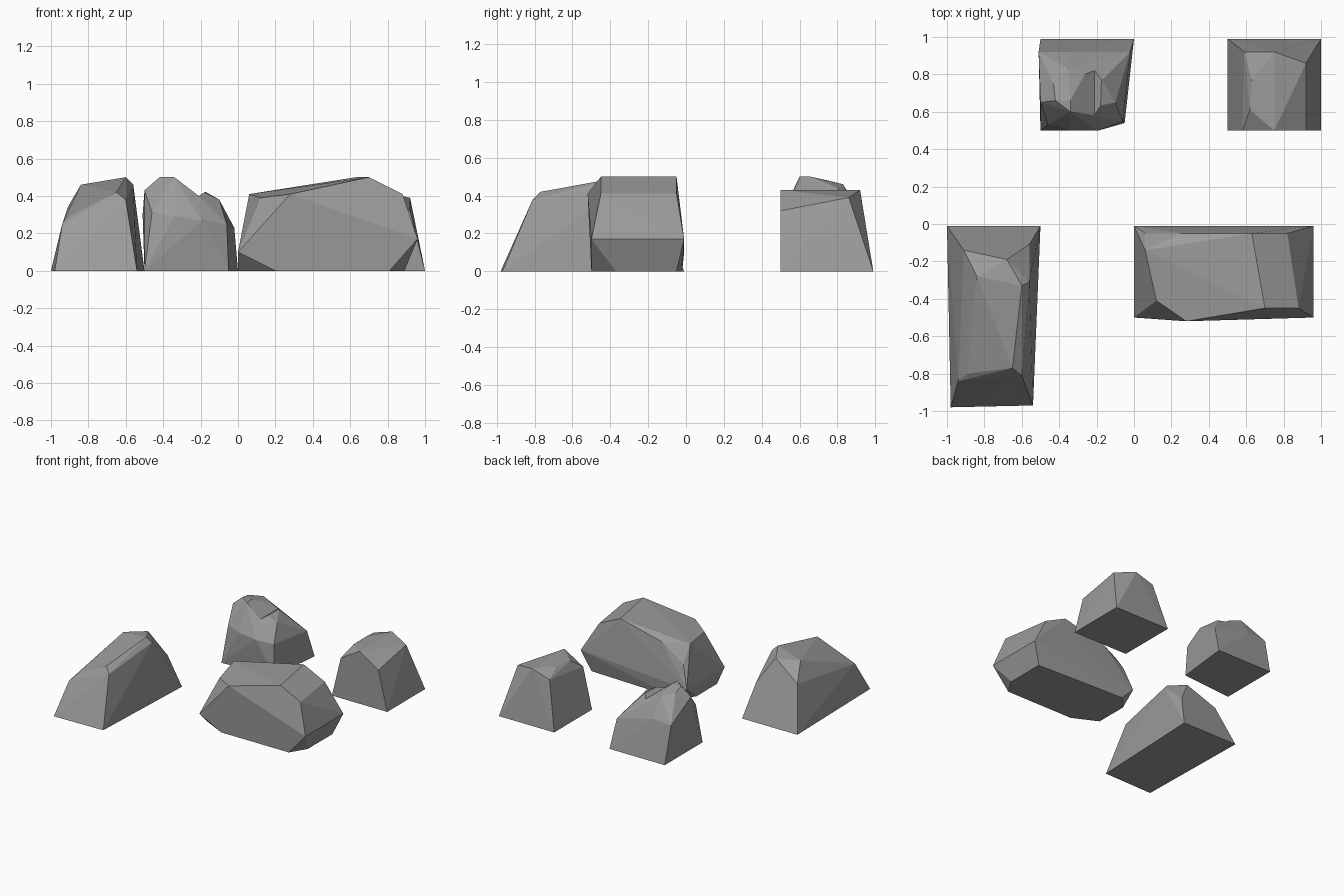
import bpy
import bmesh
from math import radians

default_cube = bpy.data.objects.get("Cube")
if default_cube:
    bpy.data.objects.remove(default_cube, do_unlink=True)

# Stone colour shared by every rock
stone = bpy.data.materials.new("stone_grey")
stone.use_nodes = True
grey = (0.33, 0.33, 0.33, 1.0)
stone.diffuse_color = grey
shader = stone.node_tree.nodes["Principled BSDF"]
shader.inputs["Base Color"].default_value = grey
shader.inputs["Roughness"].default_value = 0.9


def make_rock(name, footprint, corners):
    """Chisel a faceted rock: the hull of a ground outline and raised corners."""
    bm = bmesh.new()
    for x, y in footprint:
        bm.verts.new((x, y, 0))
    for corner in corners:
        bm.verts.new(corner)
    hull = bmesh.ops.convex_hull(bm, input=bm.verts[:])
    loose = list({v for v in hull["geom_interior"] + hull["geom_unused"]
                  if isinstance(v, bmesh.types.BMVert)})
    if loose:
        bmesh.ops.delete(bm, geom=loose, context="VERTS")
    bmesh.ops.dissolve_limit(bm, angle_limit=radians(3),
                             verts=bm.verts[:], edges=bm.edges[:])
    bmesh.ops.recalc_face_normals(bm, faces=bm.faces[:])
    mesh = bpy.data.meshes.new(name)
    bm.to_mesh(mesh)
    bm.free()
    mesh.materials.append(stone)
    rock = bpy.data.objects.new(name, mesh)
    bpy.context.collection.objects.link(rock)
    return rock


# Long sloping rock at the front
make_rock(
    "sloping_rock",
    [(-1, -.01), (-.5, -.01), (-.54, -.97), (-.98, -.98)],
    [(-.91, -.14, .34), (-.84, -.28, .46), (-.66, -.15, .38),
     (-.56, -.11, .28), (-.68, -.19, .475), (-.60, -.33, .50),
     (-.56, -.31, .46), (-.65, -.77, .42), (-.60, -.81, .38),
     (-.89, -.80, .30), (-.94, -.84, .25)])

# Wide boulder with undercut ends
make_rock(
    "wide_boulder",
    [(0, -.40), (0, -.13), (.10, -.02), (.20, -.50),
     (.81, -.50), (.89, -.37), (.89, -.05)],
    [(0, -.50, .10), (0, -.01, .10), (.96, -.50, .17), (.96, -.01, .17),
     (.11, -.48, .27), (.12, -.41, .39), (.28, -.52, .41),
     (.06, -.14, .41), (.06, -.05, .28), (.25, -.05, .41),
     (.63, -.05, .50), (.70, -.45, .50), (.88, -.45, .41),
     (.82, -.05, .41)])

# Ridged rock at the back
make_rock(
    "ridged_rock",
    [(.5, .5), (1, .5), (1, .99), (.5, .99)],
    [(.92, .50, .32), (.92, .86, .39), (.75, .92, .43), (.75, .50, .43),
     (.59, .92, .38), (.63, .77, .42), (.62, .61, .41), (.58, .50, .33)])

# Notched rock at the back
notched_rock = make_rock(
    "notched_rock",
    [(-.5, .5), (-.05, .54), (0, .99), (-.5, .99)],
    [(-.46, .53, .31), (-.34, .50, .29), (-.19, .50, .27), (-.06, .55, .25),
     (-.50, .65, .43), (-.34, .575, .44), (-.19, .575, .38),
     (-.42, .66, .50), (-.34, .60, .50), (-.34, .66, .50),
     (-.43, .75, .48), (-.35, .83, .46), (-.18, .65, .42),
     (-.17, .77, .42), (-.10, .65, .38), (-.02, .92, .23),
     (-.35, .92, .31), (-.51, .92, .30)])

# Wedge that carves the notch across its crown
wedge_profile = [(-.34, .50), (-.21, .40), (-.17, .425), (-.17, .6), (-.34, .6)]
wedge = make_rock("notch_cutter", [],
                  [(x, y, z) for y in (.45, 1.05) for x, z in wedge_profile])
wedge.hide_render = True
carve = notched_rock.modifiers.new("carve_notch", "BOOLEAN")
carve.operation = "DIFFERENCE"
carve.solver = "EXACT"
carve.object = wedge
bpy.context.view_layer.objects.active = notched_rock
bpy.ops.object.modifier_apply(modifier=carve.name)
bpy.data.objects.remove(wedge, do_unlink=True)
